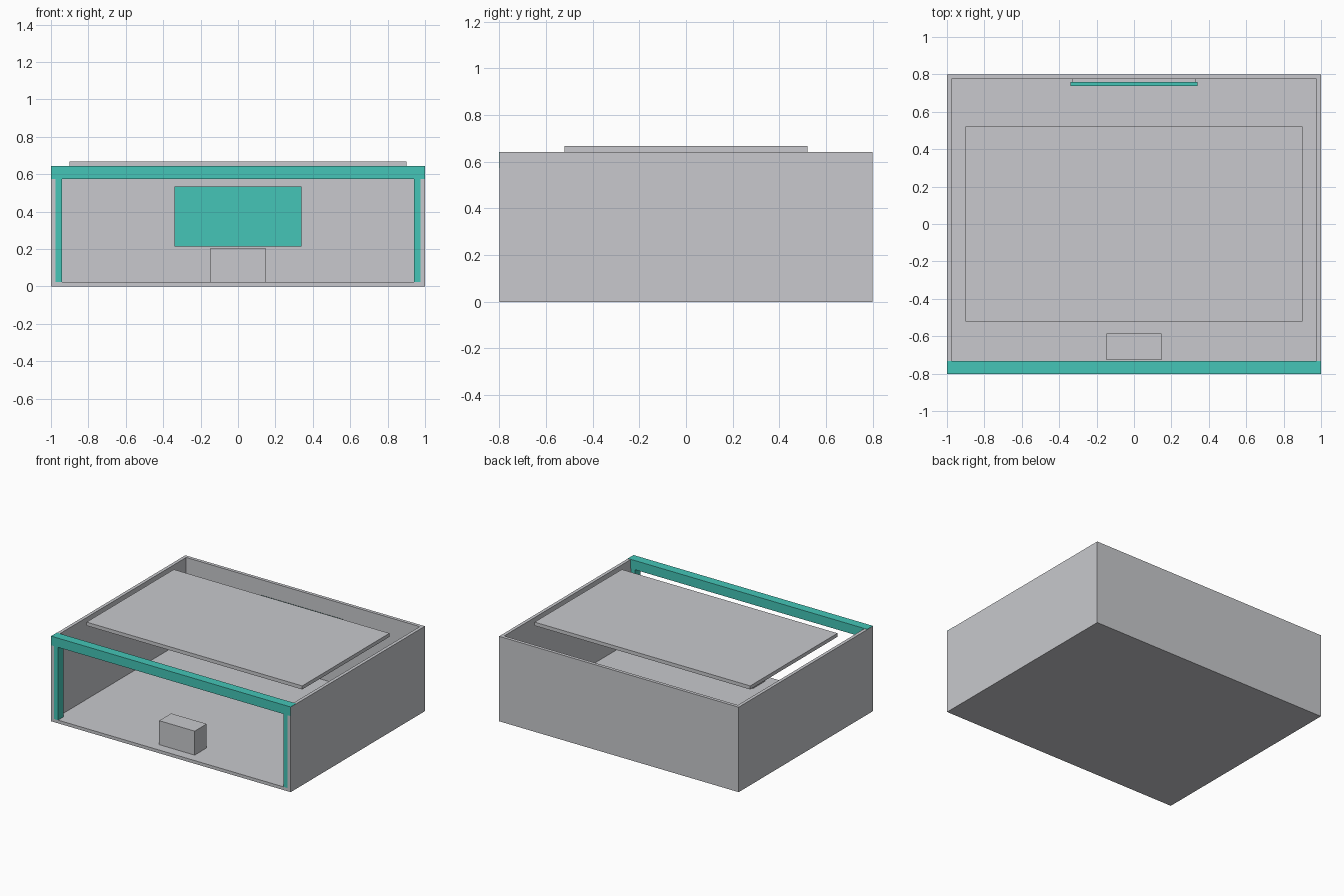
import bpy
import bmesh
from mathutils import Vector

if "Cube" in bpy.data.objects:
    bpy.data.objects.remove(bpy.data.objects["Cube"])


def material(name, color):
    m = bpy.data.materials.new(name)
    m.diffuse_color = (*color, 1)
    m.use_nodes = True
    m.node_tree.nodes["Principled BSDF"].inputs["Base Color"].default_value = m.diffuse_color
    return m


GREY = material("light grey", (0.578, 0.584, 0.610))
TEAL = material("teal", (0.058, 0.558, 0.474))


def box(name, x, y, z, mat):
    """Axis-aligned box from (min, max) ranges."""
    bm = bmesh.new()
    bmesh.ops.create_cube(bm, size=1)
    size = Vector((x[1] - x[0], y[1] - y[0], z[1] - z[0]))
    mid = Vector((x[0] + x[1], y[0] + y[1], z[0] + z[1])) / 2
    bmesh.ops.scale(bm, vec=size, verts=bm.verts)
    bmesh.ops.translate(bm, vec=mid, verts=bm.verts)
    mesh = bpy.data.meshes.new(name)
    bm.to_mesh(mesh)
    bm.free()
    mesh.materials.append(mat)
    obj = bpy.data.objects.new(name, mesh)
    bpy.context.collection.objects.link(obj)
    return obj


W, D, H = 1.0, 0.8, 0.641     # half width, half depth, wall height
T, FLOOR = 0.025, 0.024       # wall and floor thickness
BEAM_Z = 0.574                # underside of the front beam

# Room shell: floor, back wall and side walls
box("floor", (-W, W), (-D, D), (0, FLOOR), GREY)
box("back_wall", (-W + T, W - T), (D - T, D), (FLOOR, H), GREY)
for side, s in (("left", -1), ("right", 1)):
    box(f"{side}_wall", sorted((s * W, s * (W - T))), (-D, D), (FLOOR, H), GREY)
    # Front post lining the opening
    box(f"{side}_post", sorted((s * (W - T), s * 0.942)),
        (-D, -0.735), (FLOOR, BEAM_Z), TEAL)

# Beam across the top of the opening, a hair proud of the wall ends
box("front_beam", (-W + 0.001, W - 0.001), (-D - 0.001, -0.733),
    (BEAM_Z, H + 0.002), TEAL)

# Floating ceiling panel
box("ceiling_panel", (-0.9, 0.9), (-0.52, 0.52), (0.641, 0.668), GREY)

# Display with its backing on the rear wall
box("screen", (-0.34, 0.34), (0.738, 0.758), (0.214, 0.534), TEAL)
box("screen_backing", (-0.33, 0.33), (0.758, 0.775), (0.224, 0.524), GREY)

# Reception counter near the opening
box("counter", (-0.148, 0.148), (-0.728, -0.585), (FLOOR, 0.205), GREY)
